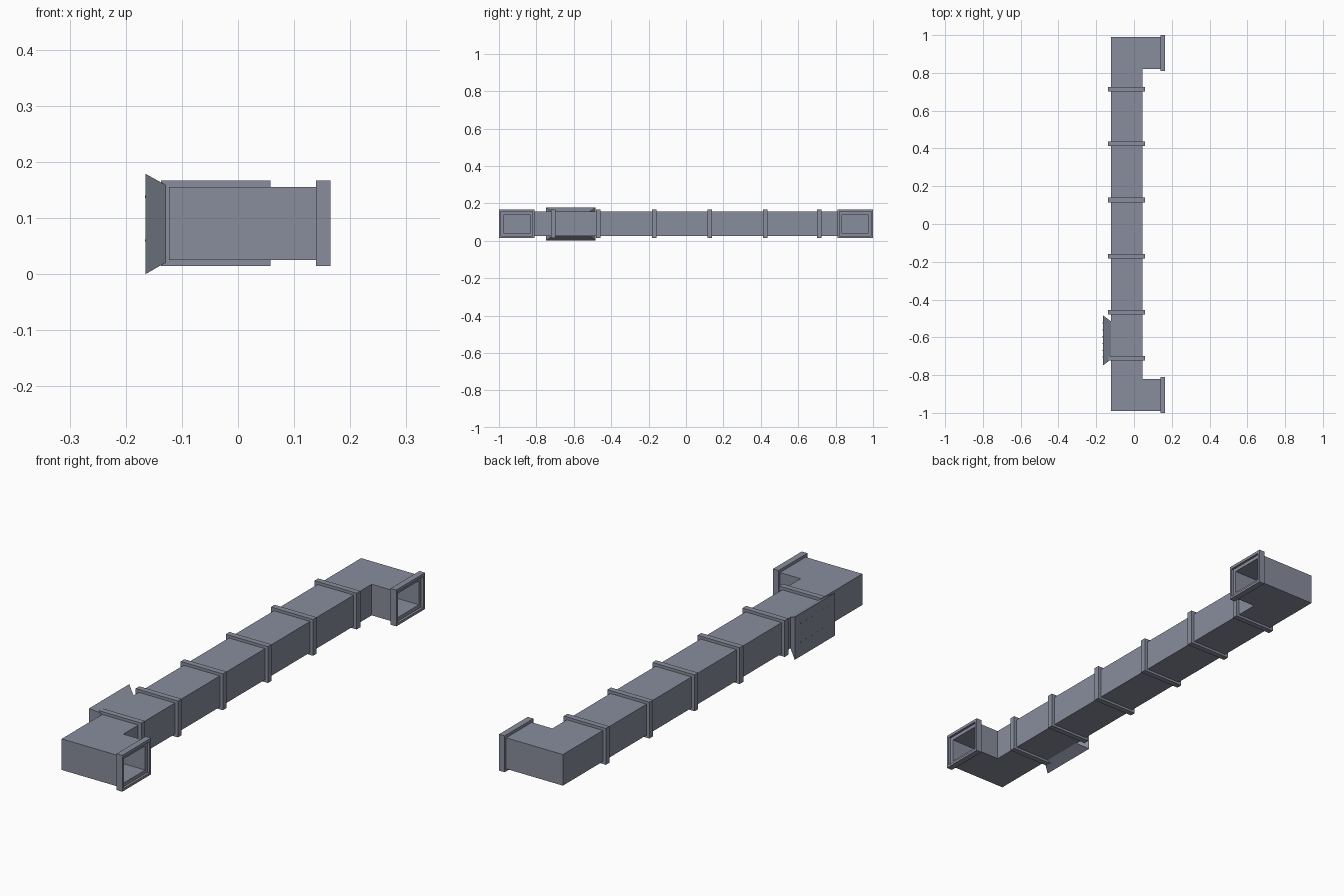
import bpy, bmesh

if "Cube" in bpy.data.objects:
    bpy.data.objects.remove(bpy.data.objects["Cube"])

metal = bpy.data.materials.new("duct_grey")
metal.diffuse_color = (0.25, 0.27, 0.335, 1)
metal.use_nodes = True
metal.node_tree.nodes["Principled BSDF"].inputs["Base Color"].default_value = metal.diffuse_color


def make(name, bm):
    bmesh.ops.recalc_face_normals(bm, faces=bm.faces)
    me = bpy.data.meshes.new(name)
    bm.to_mesh(me)
    bm.free()
    me.materials.append(metal)
    ob = bpy.data.objects.new(name, me)
    bpy.context.collection.objects.link(ob)
    return ob


def loft(bm, rings, closed=False):
    """Skin a list of equal-length rings of points."""
    vs = [[bm.verts.new(p) for p in r] for r in rings]
    n = len(vs[0])
    for i in range(len(vs) if closed else len(vs) - 1):
        a, b = vs[i], vs[(i + 1) % len(vs)]
        for k in range(n):
            bm.faces.new((a[k], a[(k + 1) % n], b[(k + 1) % n], b[k]))
    return vs


def rect(a0, a1, z0, z1):
    return [(a0, z0), (a1, z0), (a1, z1), (a0, z1)]


def frame(name, outer, inner, t0, t1, axis):
    """Hollow rectangular band between t0 and t1 along an axis."""
    put = (lambda a, z, t: (t, a, z)) if axis == 'x' else (lambda a, z, t: (a, t, z))
    bm = bmesh.new()
    loft(bm, [[put(a, z, t) for a, z in r] for r, t in
              ((outer, t0), (outer, t1), (inner, t1), (inner, t0))], closed=True)
    return make(name, bm)


# main duct: hollow C-shaped tube with mitred corners
XO, XI = -0.123, 0.044        # back and inner wall of the long run
YO, YI = 0.989, 0.82          # outer and inner wall of the arms
Z0, Z1 = 0.025, 0.155
END, W = 0.155, 0.015


def path_rings(w):
    xo, xi, yo, yi = XO + w, XI - w, YO - w, YI + w
    stations = [((END, yo), (END, yi)), ((xo, yo), (xi, yi)),
                ((xo, -yo), (xi, -yi)), ((END, -yo), (END, -yi))]
    return [[(*o, Z0 + w), (*i, Z0 + w), (*i, Z1 - w), (*o, Z1 - w)]
            for o, i in stations]


bm = bmesh.new()
loft(bm, path_rings(0) + path_rings(W)[::-1], closed=True)
make("duct", bm)

# joint collars along the run
for i, y in enumerate((0.713, 0.425, 0.127, -0.171, -0.468, -0.71)):
    frame(f"collar_{i + 1}", rect(-0.137, 0.058, 0.015, 0.167),
          rect(XO, XI, Z0, Z1), y - 0.012, y + 0.012, 'y')

# end flanges on both arms
for side, s in (("back", 1), ("front", -1)):
    frame(f"flange_{side}", rect(s * 0.81, s * 1.0, 0.015, 0.167),
          rect(s * YI, s * YO, Z0, Z1), 0.139, 0.165, 'x')

# flared side vent: small against the duct, wide outside
bm = bmesh.new()
rings = loft(bm, [[(-0.12, y, z) for y, z in rect(-0.715, -0.517, 0.026, 0.154)],
                  [(-0.165, y, z) for y, z in rect(-0.749, -0.483, 0.0, 0.179)]])
for r in rings:
    bm.faces.new(r)
make("side_vent", bm)

# two rows of tiny studs on the vent plate
bm = bmesh.new()
for z in (0.06, 0.138):
    for k in range(6):
        res = bmesh.ops.create_cube(bm, size=1)
        for v in res["verts"]:
            v.co = (-0.165 + v.co.x * 0.002, -0.705 + k * 0.036 + v.co.y * 0.006,
                    z + v.co.z * 0.004)
make("vent_studs", bm)
